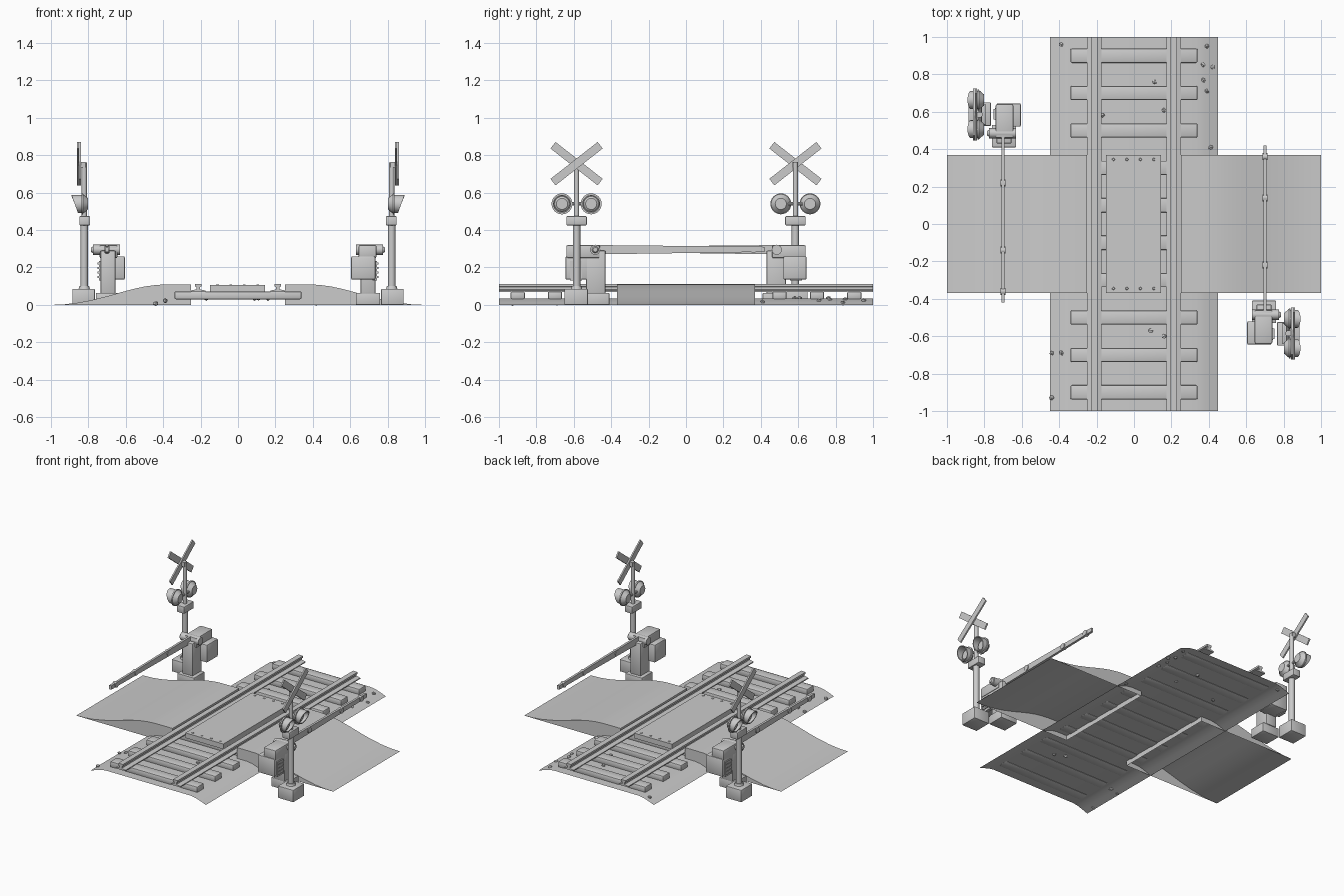
import bpy, bmesh, math, random
from mathutils import Matrix, Vector

if "Cube" in bpy.data.objects:
    bpy.data.objects.remove(bpy.data.objects["Cube"])
random.seed(4)

grey = bpy.data.materials.new("plain_grey")
grey.use_nodes = True
COLOUR = (0.6, 0.6, 0.6, 1)
grey.diffuse_color = COLOUR
grey.node_tree.nodes["Principled BSDF"].inputs["Base Color"].default_value = COLOUR


def finish(name, bm, smooth=False):
    bmesh.ops.recalc_face_normals(bm, faces=bm.faces)
    me = bpy.data.meshes.new(name)
    bm.to_mesh(me)
    bm.free()
    me.materials.append(grey)
    ob = bpy.data.objects.new(name, me)
    bpy.context.collection.objects.link(ob)
    if smooth:
        bpy.ops.object.select_all(action='DESELECT')
        ob.select_set(True)
        bpy.context.view_layer.objects.active = ob
        bpy.ops.object.shade_smooth_by_angle(angle=math.radians(35))
    return ob


def box(name, x, y, z, bevel=0.0):
    """Box from (min, max) pairs."""
    bm = bmesh.new()
    bmesh.ops.create_cube(bm, size=1)
    for v in bm.verts:
        v.co = [(a + b) / 2 + c * (b - a) for (a, b), c in zip((x, y, z), v.co)]
    if bevel:
        bmesh.ops.bevel(bm, geom=bm.edges[:], offset=bevel, segments=2, profile=0.5, affect='EDGES')
    return finish(name, bm, bevel > 0)


def rod(name, start, end, r1, r2=None, sides=16):
    """Cylinder or cone between two points."""
    a, b = Vector(start), Vector(end)
    bm = bmesh.new()
    m = Matrix.Translation((a + b) / 2) @ (b - a).to_track_quat('Z', 'Y').to_matrix().to_4x4()
    bmesh.ops.create_cone(bm, cap_ends=True, segments=sides, radius1=r1,
                          radius2=r1 if r2 is None else r2, depth=(b - a).length, matrix=m)
    return finish(name, bm, True)


def extrude_profile(name, pts, y0, y1, closed=True, smooth=False):
    """Sweep an x,z profile along y; closed profiles get end caps."""
    bm = bmesh.new()
    rows = [[bm.verts.new((x, y, z)) for x, z in pts] for y in (y0, y1)]
    n = len(pts)
    for i in range(n if closed else n - 1):
        j = (i + 1) % n
        bm.faces.new((rows[0][i], rows[0][j], rows[1][j], rows[1][i]))
    if closed:
        for row in rows:
            bm.faces.new(row)
    return finish(name, bm, smooth)


# Arched ballast sheet
bed = [(-.45, 0), (-.41, .015), (-.37, .028), (-.33, .034)]
extrude_profile("ballast_bed", bed + [(-x, z) for x, z in reversed(bed)], -1, 1, False, True)

# Sleepers with rounded ends
for i in range(10):
    y = -.9 + i * .2
    box("sleeper", (-.34, .34), (y - .038, y + .038), (.03, .072), .008)

# Rails and their fixing pads
half = [(.038, .07), (.038, .077), (.009, .083), (.009, .095), (.018, .099), (.018, .112)]
for cx in (-.213, .213):
    prof = [(cx + x, z) for x, z in half] + [(cx - x, z) for x, z in reversed(half)]
    extrude_profile("rail", prof, -1, 1)

# Road ramps, with open undersides
ramp = [(.25, .11), (.33, .11), (.40, .109), (.45, .105), (.50, .098), (.56, .085),
        (.62, .069), (.70, .046), (.78, .026), (.86, .011), (.93, .003), (1, 0)]
for s in (-1, 1):
    bm = bmesh.new()
    rows = {}
    for y in (-.37, .37):
        for lvl in (0, 1):
            rows[y, lvl] = [bm.verts.new((s * x, y, z * lvl)) for x, z in ramp[:-1]]
        end = bm.verts.new((s, y, 0))
        rows[y, 0].append(end)
        rows[y, 1].append(end)
    pairs = [(rows[-.37, 1], rows[.37, 1]), (rows[-.37, 0], rows[-.37, 1]), (rows[.37, 0], rows[.37, 1])]
    for a, b in pairs:
        for i in range(len(ramp) - 1):
            loop = list(dict.fromkeys((a[i], a[i + 1], b[i + 1], b[i])))
            bm.faces.new(loop)
    bm.faces.new([rows[-.37, 0][0], rows[-.37, 1][0], rows[.37, 1][0], rows[.37, 0][0]])
    finish("road_ramp", bm, True)

# Crossing panel between the rails, with bolts
box("crossing_panel", (-.15, .145), (-.37, .37), (.07, .106))
for y in (-.345, .345):
    for i in range(4):
        x = -.11 + i * .072
        rod("panel_bolt", (x, y, .104), (x, y, .11), .009, .006, 8)

# Scattered stones
stones = [(-.39, .96), (.39, .95), (.37, .85), (.42, .84), (.37, .77), (.39, .71), (.41, .41), (.11, .76),
          (.16, .61), (-.17, .58), (-.44, -.69), (-.39, -.69), (-.44, -.93), (.09, -.57), (.16, -.6)]
for x, y in stones:
    bm = bmesh.new()
    bmesh.ops.create_icosphere(bm, subdivisions=1, radius=.014)
    z = .036 if abs(x) < .34 else max(.008, (.45 - abs(x)) * .36)
    for v in bm.verts:
        v.co = v.co * random.uniform(.75, 1.15) + Vector((x, y, z))
    finish("stone", bm)


def hood(name, y, z):
    """Lamp hood: open tube, long at the top and short at the bottom."""
    bm = bmesh.new()
    rings = []
    n = 20
    for r, front in ((.048, 0), (.048, 1), (.042, 1), (.042, 0)):
        ring = []
        for i in range(n):
            a = math.tau * i / n
            reach = .018 + .034 * (1 + math.sin(a)) / 2
            ring.append(bm.verts.new((.838 + front * reach, y + r * math.cos(a), z + r * math.sin(a))))
        rings.append(ring)
    for a, b in zip(rings, rings[1:]):
        for i in range(n):
            j = (i + 1) % n
            bm.faces.new((a[i], a[j], b[j], b[i]))
    return finish(name, bm, True)


def build_signal():
    px, py = .822, -.585
    parts = [
        # Footings
        box("post_footing", (.765, .885), (-.65, -.525), (0, .085), .004),
        box("gate_footing", (.63, .76), (-.53, -.41), (0, .064), .004),
        # Post
        rod("post_flange", (px, py, .08), (px, py, .1), .032, .026),
        rod("post_sleeve", (px, py, .08), (px, py, .45), .02),
        rod("post", (px, py, .44), (px, py, .76), .014),
        box("bell_box", (.79, .848), (-.64, -.53), (.425, .475), .006),
        rod("lamp_crossbar", (px, -.70, .54), (px, -.47, .54), .009, sides=10),
        # Gate machine
        box("gate_column", (.655, .735), (-.535, -.43), (.06, .29), .006),
        box("gate_housing", (.645, .74), (-.64, -.46), (.25, .32), .008),
        box("gate_cabinet", (.605, .735), (-.645, -.52), (.135, .26), .008),
        box("vent_panel", (.72, .742), (-.62, -.555), (.13, .235)),
        rod("gate_pivot", (.63, -.485, .295), (.775, -.485, .295), .027),
        rod("pivot_cap", (.775, -.485, .295), (.785, -.485, .295), .018, .012),
    ]
    for i in range(4):
        z = .145 + i * .024
        parts.append(box("vent_slat", (.74, .75), (-.615, -.56), (z, z + .01)))
    # Paired lamps
    for y in (-.663, -.507):
        parts += [rod("lamp_back", (.802, y, .54), (.828, y, .54), .03, .052, 20),
                  rod("lamp_plate", (.828, y, .54), (.838, y, .54), .056, sides=24),
                  rod("lamp_lens", (.838, y, .54), (.846, y, .54), .04, .03, 20),
                  hood("lamp_hood", y, .54)]
    # Crossed boards
    for k, sgn in enumerate((-1, 1)):
        x = .844 + k * .012
        board = box("cross_board", (x - .005, x + .005), (-.16, .16), (-.022, .022))
        board.data.transform(Matrix.Translation((0, py, .755)) @ Matrix.Rotation(sgn * math.radians(38), 4, 'X'))
        parts.append(board)
    parts.append(box("board_bracket", (.815, .842), (-.6, -.57), (.735, .765)))
    # Tapered barrier arm with warning lamps
    arm = box("barrier_arm", (.692, .708), (-.5, .42), (.27, .32))
    for v in arm.data.vertices:
        if v.co.y > 0:
            v.co.z = .297 + (v.co.z - .295) * .55
    parts.append(arm)
    for y in (-.22, .14, .36):
        parts.append(rod("arm_lamp", (.688, y, .297), (.714, y, .297), .019))
    return parts


# One signal each side, the second turned half a circle
turn = Matrix.Rotation(math.pi, 4, 'Z')
for part in build_signal():
    twin = part.copy()
    twin.data = part.data.copy()
    twin.data.transform(turn)
    bpy.context.collection.objects.link(twin)
